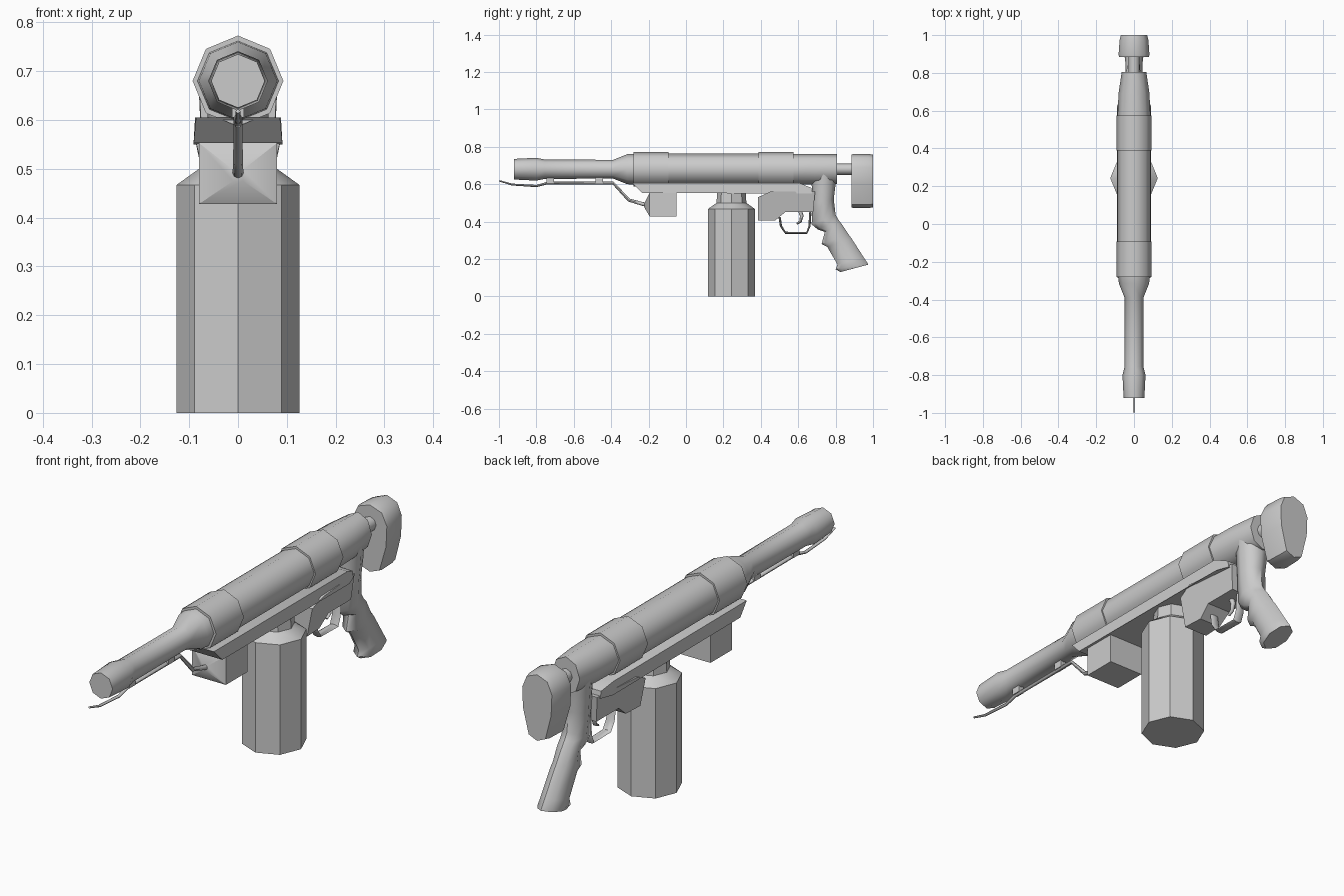
import bpy, bmesh
from math import sin, cos, pi, radians
from mathutils import Vector

if "Cube" in bpy.data.objects:
    bpy.data.objects.remove(bpy.data.objects["Cube"])


def loft(name, rings, angle=50):
    """Skin a list of equal-length point rings and cap both ends."""
    bm = bmesh.new()
    vs = [[bm.verts.new(p) for p in r] for r in rings]
    n = len(vs[0])
    for a, b in zip(vs, vs[1:]):
        for i in range(n):
            j = (i + 1) % n
            bm.faces.new((a[i], a[j], b[j], b[i]))
    bm.faces.new(vs[0])
    bm.faces.new(vs[-1])
    bmesh.ops.recalc_face_normals(bm, faces=bm.faces)
    me = bpy.data.meshes.new(name)
    bm.to_mesh(me)
    bm.free()
    ob = bpy.data.objects.new(name, me)
    bpy.context.collection.objects.link(ob)
    bpy.ops.object.select_all(action='DESELECT')
    ob.select_set(True)
    bpy.context.view_layer.objects.active = ob
    bpy.ops.object.shade_smooth_by_angle(angle=radians(angle))
    return ob


def section(a, b, hx, n=8):
    """Oval ring spanning two (y, z) points, half width hx in x."""
    a, b = Vector((0, *a)), Vector((0, *b))
    c, h = (a + b) / 2, (b - a) / 2
    return [c + h * cos(2 * pi * i / n) + Vector((hx * sin(2 * pi * i / n), 0, 0))
            for i in range(n)]


def barrel_part(name, prof, z=0.68):
    """Octagonal part along y from (y, rz, rx) stations."""
    return loft(name, [section((y, z + rz), (y, z - rz), rx) for y, rz, rx in prof])


def sweep(name, path, r, w, n=8):
    """Sweep an oval along a (y, z) path; r and w are (start, end) half sizes."""
    pts = [Vector(p) for p in path]
    rings = []
    for i, p in enumerate(pts):
        d = (pts[min(i + 1, len(pts) - 1)] - pts[max(i - 1, 0)]).normalized()
        t = i / (len(pts) - 1)
        nrm = Vector((-d.y, d.x)) * (r[0] + (r[1] - r[0]) * t)
        rings.append(section(p + nrm, p - nrm, w[0] + (w[1] - w[0]) * t, n))
    return loft(name, rings)


def side_prism(name, prof, angle=35):
    """Side outline of (y, z, half width) points spanned across x."""
    return loft(name, [[(s * x, y, z) for y, z, x in prof] for s in (-1, 1)], angle)


# Barrel, main tube and clamping sleeves
barrel_part("barrel", [(-.92, .055, .055), (-.80, .061, .061), (-.755, .052, .05),
                       (-.39, .05, .05), (-.315, .08, .08), (-.26, .083, .085)])
barrel_part("main_tube", [(-.27, .083, .087), (.57, .083, .087)])
for nm, y in (("front_sleeve", -.28), ("rear_sleeve", .388)):
    barrel_part(nm, [(y, .093, .093), (y + .187, .093, .093)])
barrel_part("receiver", [(.55, .082, .088), (.69, .082, .082), (.806, .08, .065)])

# Pistol grip, lofted between front and back edge points
loft("pistol_grip", [section(a, b, w) for a, b, w in (
    ((.66, .70), (.805, .70), .066), ((.672, .60), (.80, .60), .062),
    ((.675, .50), (.79, .52), .055), ((.672, .385), (.80, .435), .048),
    ((.705, .357), (.815, .41), .046), ((.742, .345), (.83, .39), .045),
    ((.725, .28), (.87, .33), .045), ((.755, .265), (.885, .31), .045),
    ((.81, .17), (.948, .212), .047), ((.80, .145), (.973, .175), .05),
    ((.825, .13), (.975, .17), .045))])

# Shoulder pad and its connector
half = [(0, .762), (.056, .742), (.08, .69), (.076, .60), (.045, .49), (0, .472)]
outline = half + [(-x, z) for x, z in half[-2:0:-1]]
loft("shoulder_pad", [[(x * s, y, .62 + (z - .62) * k) for x, z in outline]
                      for y, s, k in ((.885, 1, .98), (.90, 1.02, 1), (.975, .95, 1), (1.0, .87, .97))])
barrel_part("stock_connector", [(.79, .03, .03), (.90, .03, .03)])

# Lower rail under the tube
side_prism("lower_rail", [(-.285, .605, .086), (-.235, .553, .091), (.62, .55, .091),
                          (.675, .55, .07), (.67, .58, .07), (.61, .605, .088)])

# Trigger housing, guard and trigger
side_prism("trigger_housing", [(.385, .53, .08), (.385, .405, .055), (.475, .405, .05),
                               (.53, .45, .055), (.68, .45, .055), (.69, .56, .065),
                               (.45, .56, .088)])
sweep("trigger_guard", [(.50, .425), (.508, .375), (.532, .340), (.645, .338),
                        (.66, .375), (.665, .45)], (.006, .006), (.02, .02))
sweep("trigger", [(.605, .47), (.619, .43), (.612, .40), (.592, .388)], (.012, .005), (.012, .007))

# Fuel canister with shoulder and neck
cy = .243
loft("canister", [section((cy - r, z), (cy + r, z), r) for z, r in
                  ((0, .126), (.467, .126), (.50, .08), (.56, .076))], 40)

# Front block with a shallow pyramid nose
loft("front_block", [[(sx * w, y, z1 if sz > 0 else z0) for sx, sz in
                      ((-1, -1), (1, -1), (1, 1), (-1, 1))]
                     for y, w, z0, z1 in ((-.05, .08, .428, .553), (-.195, .08, .428, .553),
                                          (-.222, .01, .475, .498))], 30)

# Pilot line below the barrel, with mounting clips
sweep("pilot_line", [(-.20, .487), (-.235, .495), (-.305, .515), (-.39, .606), (-.74, .606),
                     (-.80, .590), (-.93, .598), (-.998, .618)], (.011, .004), (.012, .005))
for i, y in enumerate((-.725, -.463)):
    side_prism(f"line_clip_{i + 1}", [(y - .02, .605, .012), (y + .02, .605, .012),
                                      (y + .02, .64, .012), (y - .02, .64, .012)])
